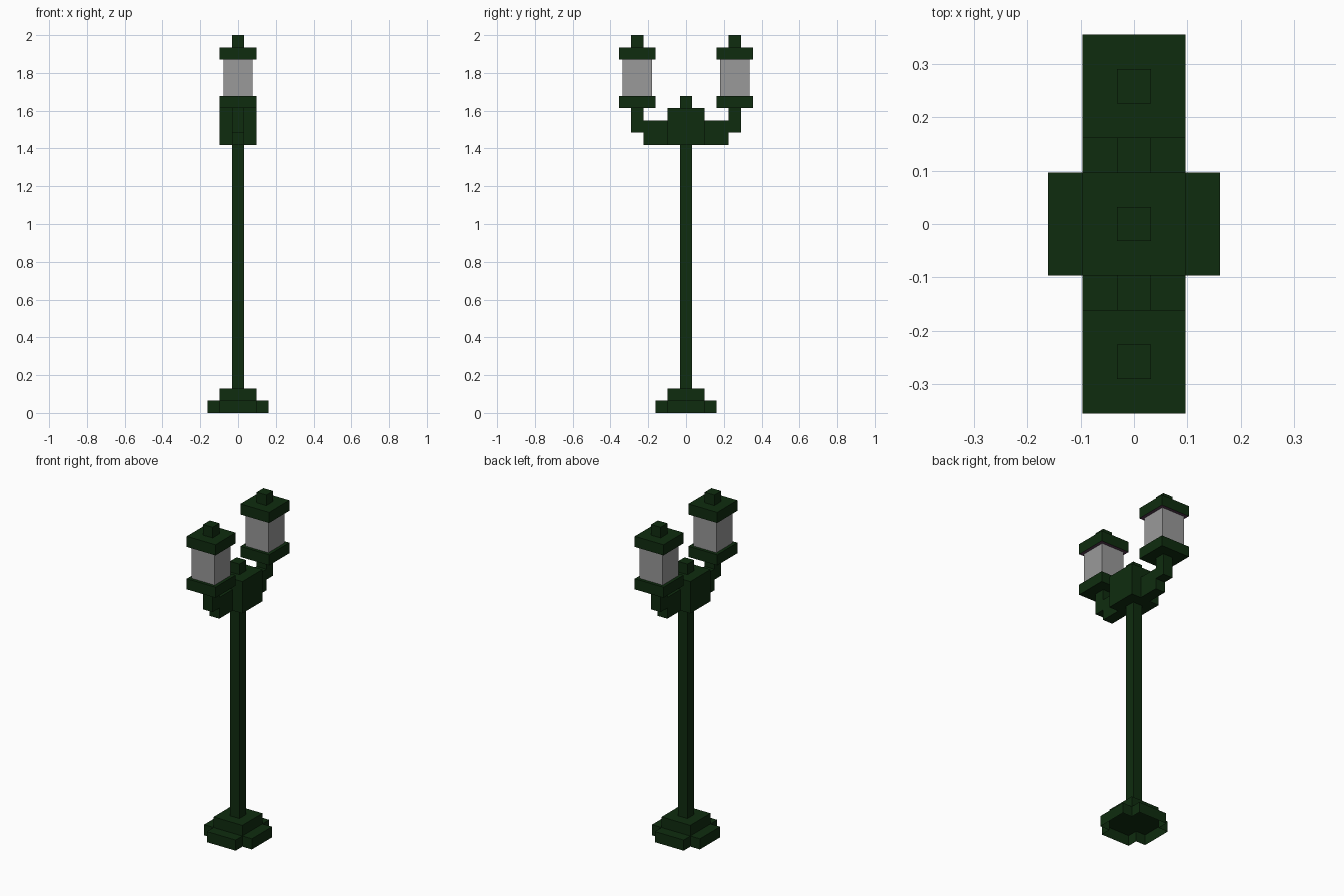
import bpy
import bmesh
from mathutils import Vector

if "Cube" in bpy.data.objects:
    bpy.data.objects.remove(bpy.data.objects["Cube"])

U = 2 / 31  # the lamp sits on a block grid, 31 blocks tall


def material(name, rgb):
    m = bpy.data.materials.new(name)
    m.diffuse_color = (*rgb, 1)
    m.use_nodes = True
    m.node_tree.nodes["Principled BSDF"].inputs["Base Color"].default_value = m.diffuse_color
    return m


GREEN = material("dark green paint", (0.0048, 0.0255, 0.0048))
GLASS = material("grey glass", (0.32, 0.32, 0.32))
MAUVE = material("mauve underside", (0.10, 0.045, 0.085))


def finish(name, bm, mats):
    me = bpy.data.meshes.new(name)
    bm.to_mesh(me)
    bm.free()
    for m in mats:
        me.materials.append(m)
    ob = bpy.data.objects.new(name, me)
    bpy.context.collection.objects.link(ob)
    return ob


def box(name, x, y0, y1, z0, z1, mat=GREEN, under=None):
    """Block from -x..x, y0..y1, z0..z1 in grid units."""
    bm = bmesh.new()
    bmesh.ops.create_cube(bm, size=1)
    for v in bm.verts:
        v.co = Vector((v.co.x * 2 * x,
                       (y0 + y1) / 2 + v.co.y * (y1 - y0),
                       (z0 + z1) / 2 + v.co.z * (z1 - z0))) * U
    bm.normal_update()
    if under:
        for f in bm.faces:
            f.material_index = int(f.normal.z < -0.5)
    return finish(name, bm, [mat] + ([under] if under else []))


# stepped foot: plus-shaped plinth, open underneath
bm = bmesh.new()
a, b = 1.5 * U, 2.5 * U
quarter = [(b, -a), (b, a), (a, a)]
outline = []
for i in range(4):
    for x, y in quarter:
        for _ in range(i):
            x, y = -y, x
        outline.append((x, y))
low = [bm.verts.new((x, y, 0)) for x, y in outline]
top = [bm.verts.new((x, y, U)) for x, y in outline]
n = len(outline)
for i in range(n):
    j = (i + 1) % n
    bm.faces.new((low[i], low[j], top[j], top[i]))
bm.faces.new(top)
finish("foot_plinth", bm, [GREEN])
box("foot_step", 1.5, -1.5, 1.5, 1, 2)

# pole, hub block and its top knob
box("pole", 0.5, -0.5, 0.5, 2, 22)
box("hub", 1.5, -1.5, 1.5, 22, 25)
box("hub_knob", 0.5, -0.5, 0.5, 25, 26)

# two arms, each carrying a lantern
for side, s in (("front", -1), ("back", 1)):
    def part(name, x, y0, y1, z0, z1, **kw):
        lo, hi = sorted((s * y0, s * y1))
        box(side + "_" + name, x, lo, hi, z0, z1, **kw)

    part("arm", 0.5, 1.5, 3.5, 22, 24)
    part("arm_upright", 0.5, 3.5, 4.5, 23, 25)
    part("lantern_base", 1.5, 2.5, 5.5, 25, 26)
    part("lantern_glass", 1.2, 2.8, 5.2, 26, 29, mat=GLASS)
    part("lantern_cap", 1.5, 2.5, 5.5, 29, 30, under=MAUVE)
    part("lantern_finial", 0.5, 3.5, 4.5, 30, 31)
